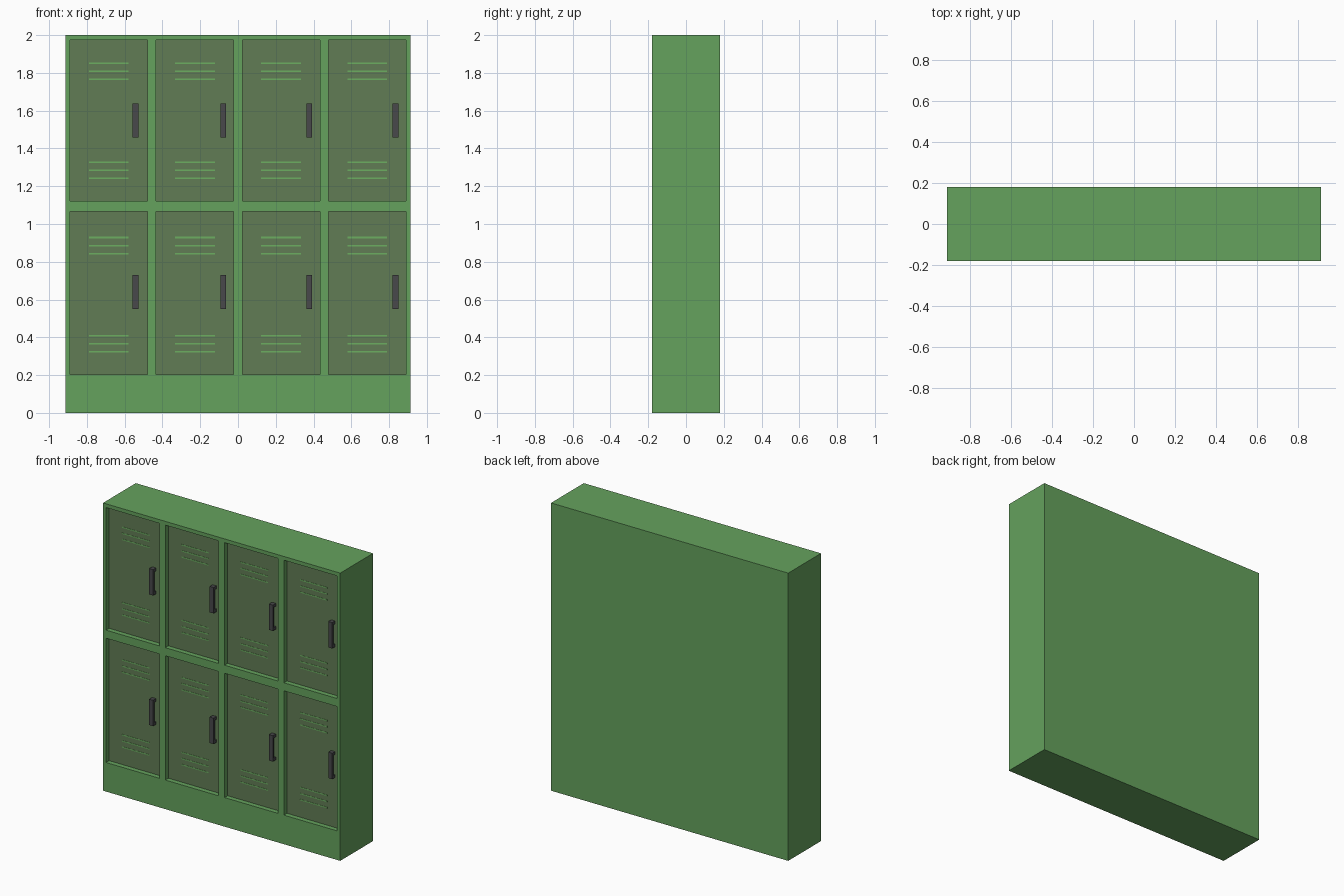
import bpy, bmesh
from mathutils import Matrix, Vector

if "Cube" in bpy.data.objects:
    bpy.data.objects.remove(bpy.data.objects["Cube"])

HALF_W, HALF_D, HEIGHT = 0.912, 0.18, 2.0
COLUMNS = [-0.684, -0.228, 0.228, 0.684]
DOOR_W = 0.41
ROWS = {"lower": (0.202, 1.066), "upper": (1.122, 1.974)}
FLOOR_Y = -0.137      # back of each door recess
DOOR_Y = -0.146       # visible door face


def material(name, rgb):
    mat = bpy.data.materials.new(name)
    mat.diffuse_color = (*rgb, 1)
    mat.use_nodes = True
    mat.node_tree.nodes["Principled BSDF"].inputs["Base Color"].default_value = mat.diffuse_color
    return mat


GREEN = material("green_paint", (0.13, 0.36, 0.11))
OLIVE = material("olive_door", (0.12, 0.20, 0.09))
VENT = material("light_green_vent", (0.15, 0.43, 0.12))
DARK = material("dark_handle", (0.065, 0.065, 0.07))


def finish(name, bm, mat):
    bmesh.ops.recalc_face_normals(bm, faces=bm.faces)
    mesh = bpy.data.meshes.new(name)
    bm.to_mesh(mesh)
    bm.free()
    mesh.materials.append(mat)
    obj = bpy.data.objects.new(name, mesh)
    bpy.context.collection.objects.link(obj)
    return obj


def add_box(bm, x0, x1, y0, y1, z0, z1):
    centre = Vector((x0 + x1, y0 + y1, z0 + z1)) / 2
    size = Matrix.Diagonal((x1 - x0, y1 - y0, z1 - z0, 1))
    bmesh.ops.create_cube(bm, size=1, matrix=Matrix.Translation(centre) @ size)


# Cabinet: front grid extruded to a solid, door cells pushed inwards
xs = [-HALF_W, *(c + s * DOOR_W / 2 for c in COLUMNS for s in (-1, 1)), HALF_W]
zs = [0, *ROWS["lower"], *ROWS["upper"], HEIGHT]
bm = bmesh.new()
grid = [[bm.verts.new((x, -HALF_D, z)) for z in zs] for x in xs]
cells = []
for i in range(len(xs) - 1):
    for j in range(len(zs) - 1):
        face = bm.faces.new((grid[i][j], grid[i + 1][j],
                             grid[i + 1][j + 1], grid[i][j + 1]))
        if i % 2 and j % 2:
            cells.append(face)
back = bmesh.ops.extrude_face_region(bm, geom=bm.faces[:], use_keep_orig=True)
bmesh.ops.translate(bm, vec=(0, 2 * HALF_D, 0),
                    verts=[v for v in back["geom"] if isinstance(v, bmesh.types.BMVert)])
pushed = bmesh.ops.extrude_discrete_faces(bm, faces=cells)["faces"]
for face in pushed:
    bmesh.ops.translate(bm, vec=(0, FLOOR_Y + HALF_D, 0), verts=face.verts)
finish("locker_cabinet", bm, GREEN)

for row, (z0, z1) in ROWS.items():
    # Handle and vent heights for this row
    hz = 0.64 if row == "lower" else 1.548
    vent_z = (0.366, 0.886) if row == "lower" else (1.284, 1.809)
    for n, cx in enumerate(COLUMNS, 1):
        # Door panel
        bm = bmesh.new()
        add_box(bm, cx - DOOR_W / 2, cx + DOOR_W / 2, DOOR_Y, FLOOR_Y, z0, z1)
        finish(f"{row}_door_{n}", bm, OLIVE)

        # Two groups of three vent slats
        bm = bmesh.new()
        for centre in vent_z:
            for k in (-1, 0, 1):
                z = centre + k * 0.0425
                add_box(bm, cx - 0.105, cx + 0.105, DOOR_Y - 0.0015, DOOR_Y + 0.002,
                        z - 0.004, z + 0.004)
        finish(f"{row}_vents_{n}", bm, VENT)

        # Pull handle: bar on two standoffs
        hx = cx + (0.141 if n == 1 else 0.15)
        bm = bmesh.new()
        add_box(bm, hx - 0.015, hx + 0.015, -0.178, -0.164, hz - 0.09, hz + 0.09)
        for s in (-1, 1):
            z = hz + s * 0.08
            add_box(bm, hx - 0.015, hx + 0.015, -0.165, DOOR_Y + 0.002, z - 0.01, z + 0.01)
        finish(f"{row}_handle_{n}", bm, DARK)
